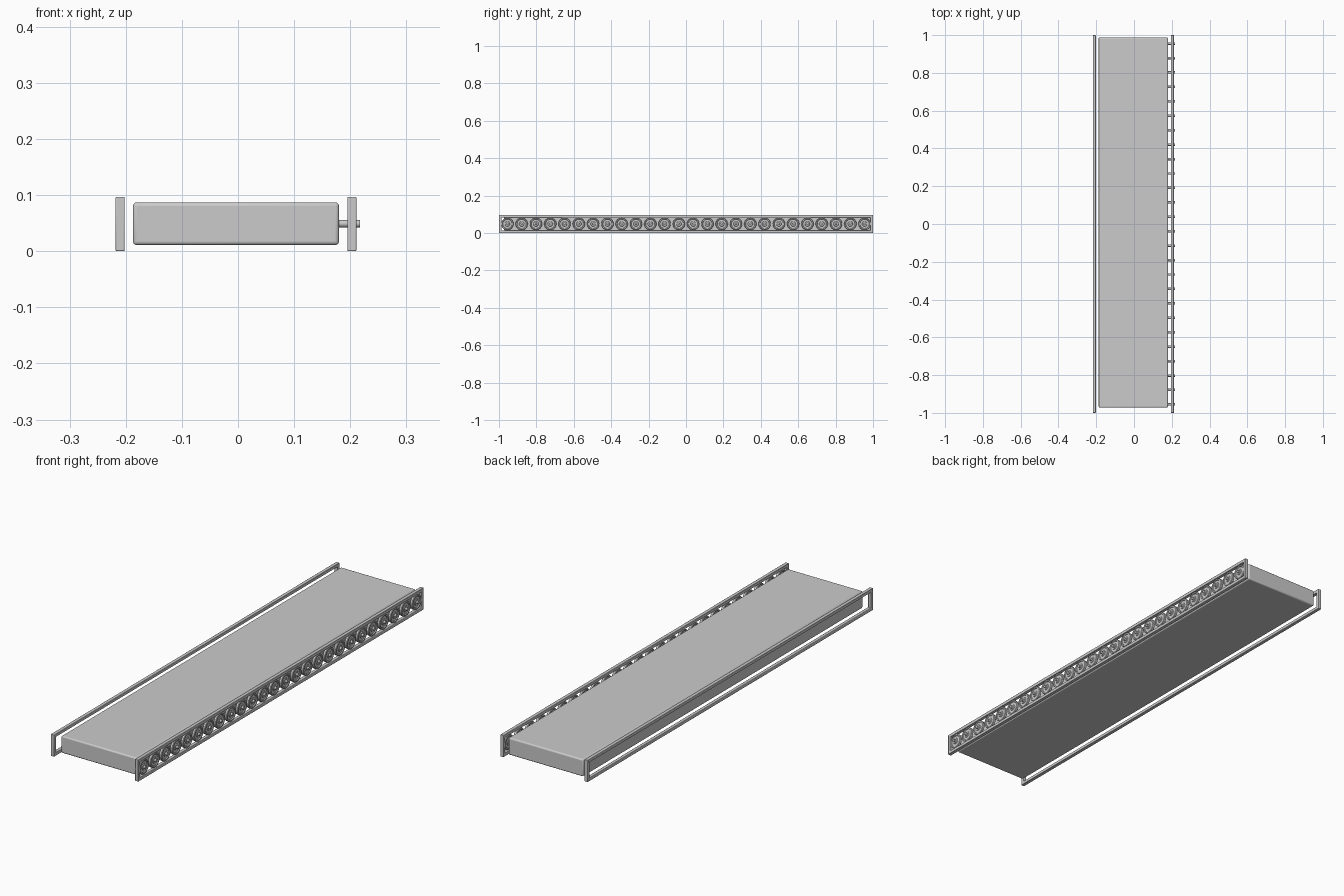
import bpy, bmesh, math
from mathutils import Matrix

if "Cube" in bpy.data.objects:
    bpy.data.objects.remove(bpy.data.objects["Cube"])


def finish(name, bm, bevel=0.0, segs=3):
    bmesh.ops.recalc_face_normals(bm, faces=bm.faces)
    me = bpy.data.meshes.new(name)
    bm.to_mesh(me)
    bm.free()
    ob = bpy.data.objects.new(name, me)
    bpy.context.collection.objects.link(ob)
    bpy.context.view_layer.objects.active = ob
    ob.select_set(True)
    if bevel:
        m = ob.modifiers.new("bevel", 'BEVEL')
        m.width, m.segments, m.limit_method = bevel, segs, 'ANGLE'
    bpy.ops.object.shade_smooth_by_angle(angle=math.radians(35))
    ob.select_set(False)
    return ob


def box(name, lo, hi, bevel):
    bm = bmesh.new()
    bmesh.ops.create_cube(bm, size=1)
    for v in bm.verts:
        v.co = [(a + b) / 2 + c * (b - a) for a, b, c in zip(lo, hi, v.co)]
    return finish(name, bm, bevel)


def frame(name, x0, x1, half_y, top, bar, bevel):
    # rectangular ring in the YZ plane, given thickness along X
    bm = bmesh.new()
    loops = []
    for x in (x0, x1):
        for b in (0, bar):
            y = half_y - b
            loops.append([bm.verts.new((x, p, q)) for p, q in
                          ((-y, b), (y, b), (y, top - b), (-y, top - b))])
    o0, i0, o1, i1 = loops
    for a, b in ((o0, i0), (i0, i1), (i1, o1), (o1, o0)):
        for k in range(4):
            n = (k + 1) % 4
            bm.faces.new((a[k], a[n], b[n], b[k]))
    return finish(name, bm, bevel, 2)


def lathe(name, profile, y, z, sides):
    # closed (x, radius) outline revolved about an axis parallel to X
    bm = bmesh.new()
    rings = []
    for k in range(sides):
        a = 2 * math.pi * k / sides
        rings.append([bm.verts.new((x, y + r * math.cos(a), z + r * math.sin(a)))
                      for x, r in profile])
    n = len(profile)
    for k in range(sides):
        a, b = rings[k], rings[(k + 1) % sides]
        for j in range(n):
            bm.faces.new((a[j], a[(j + 1) % n], b[(j + 1) % n], b[j]))
    return finish(name, bm)


# main slab with softened edges
box("bed", (-0.187, -0.972, 0.011), (0.18, 0.988, 0.087), 0.006)

# open side rails
frame("left_rail", -0.218, -0.202, 1.0, 0.097, 0.014, 0.002)
frame("right_rail", 0.195, 0.211, 1.0, 0.097, 0.014, 0.002)

# row of wheels with recessed faces, each on a short axle
COUNT, END, ZC = 26, 0.955, 0.049
wheel = [(0.198, 0.006), (0.198, 0.012), (0.2005, 0.014), (0.2005, 0.024),
         (0.197, 0.026), (0.197, 0.031), (0.199, 0.033), (0.207, 0.033),
         (0.209, 0.031), (0.209, 0.026), (0.2055, 0.024), (0.2055, 0.014),
         (0.208, 0.012), (0.208, 0.006)]
for i in range(COUNT):
    y = -END + 2 * END * i / (COUNT - 1)
    lathe(f"wheel_{i + 1}", wheel, y, ZC, 24)
    bm = bmesh.new()
    bmesh.ops.create_cone(bm, cap_ends=True, segments=16, radius1=0.0065,
                          radius2=0.0065, depth=0.040,
                          matrix=Matrix.Translation((0.197, y, ZC)) @
                          Matrix.Rotation(math.pi / 2, 4, 'Y'))
    finish(f"axle_{i + 1}", bm)
